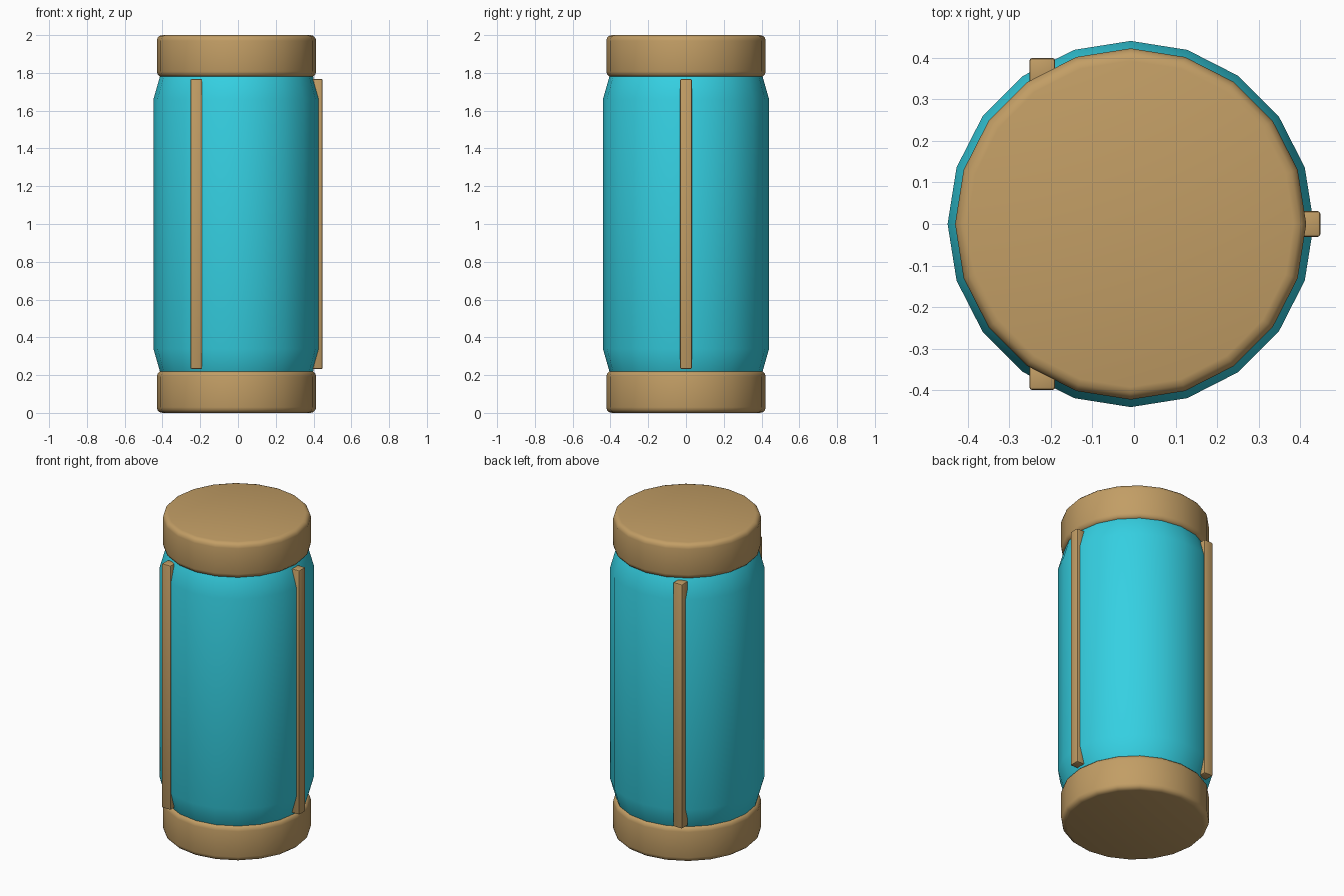
import bpy, bmesh, math

if "Cube" in bpy.data.objects:
    bpy.data.objects.remove(bpy.data.objects["Cube"])

CX = -0.008      # axis of the canister
SIDES = 20


def material(name, color):
    m = bpy.data.materials.new(name)
    m.diffuse_color = color
    m.use_nodes = True
    m.node_tree.nodes["Principled BSDF"].inputs["Base Color"].default_value = m.diffuse_color
    return m


teal = material("teal", (0.035, 0.63, 0.76, 1))
tan = material("tan", (0.54, 0.34, 0.13, 1))


def finish(bm, name, mat, location):
    bmesh.ops.recalc_face_normals(bm, faces=bm.faces)
    mesh = bpy.data.meshes.new(name)
    bm.to_mesh(mesh)
    bm.free()
    mesh.materials.append(mat)
    ob = bpy.data.objects.new(name, mesh)
    ob.location = location
    bpy.context.collection.objects.link(ob)
    bpy.ops.object.select_all(action='DESELECT')
    bpy.context.view_layer.objects.active = ob
    ob.select_set(True)
    bpy.ops.object.shade_smooth_by_angle(angle=math.radians(40))
    return ob


def lathe(name, profile, mat, z):
    """Turn (radius, height) points into a closed 20-sided solid."""
    bm = bmesh.new()
    rings = []
    for r, h in profile:
        rings.append([bm.verts.new((r * math.cos(a), r * math.sin(a), h))
                      for a in (2 * math.pi * i / SIDES for i in range(SIDES))])
    for lo, hi in zip(rings, rings[1:]):
        for i in range(SIDES):
            j = (i + 1) % SIDES
            bm.faces.new((lo[i], lo[j], hi[j], hi[i]))
    bm.faces.new(rings[0])
    bm.faces.new(rings[-1])
    return finish(bm, name, mat, (CX, 0, z))


# Body: straight wall, ends tapering into the caps
upper = [(0.44, 0.66), (0.40, 0.80), (0.31, 0.93), (0.19, 0.99)]
lathe("glass_body", [(r, -h) for r, h in reversed(upper)] + upper, teal, 1)

# Caps: squat drums with rounded rims
R, H, B = 0.422, 0.111, 0.03
arc = [(R - B + B * math.cos(t), H - B + B * math.sin(t))
       for t in (math.pi / 2 * k / 3 for k in range(4))]
cap_profile = [(r, -h) for r, h in reversed(arc)] + arc
lathe("bottom_cap", cap_profile, tan, H)
lathe("top_cap", cap_profile, tan, 2 - H)

# Three upright square bars around the body
for k in range(3):
    a = 2 * math.pi * k / 3
    bm = bmesh.new()
    bmesh.ops.create_cube(bm, size=1)
    bmesh.ops.scale(bm, vec=(0.062, 0.062, 1.535), verts=bm.verts)
    bmesh.ops.bevel(bm, geom=bm.edges[:], offset=0.007, segments=2,
                    profile=0.5, affect='EDGES')
    finish(bm, f"side_bar_{k + 1}", tan,
           (CX + 0.425 * math.cos(a), 0.425 * math.sin(a), 1))
